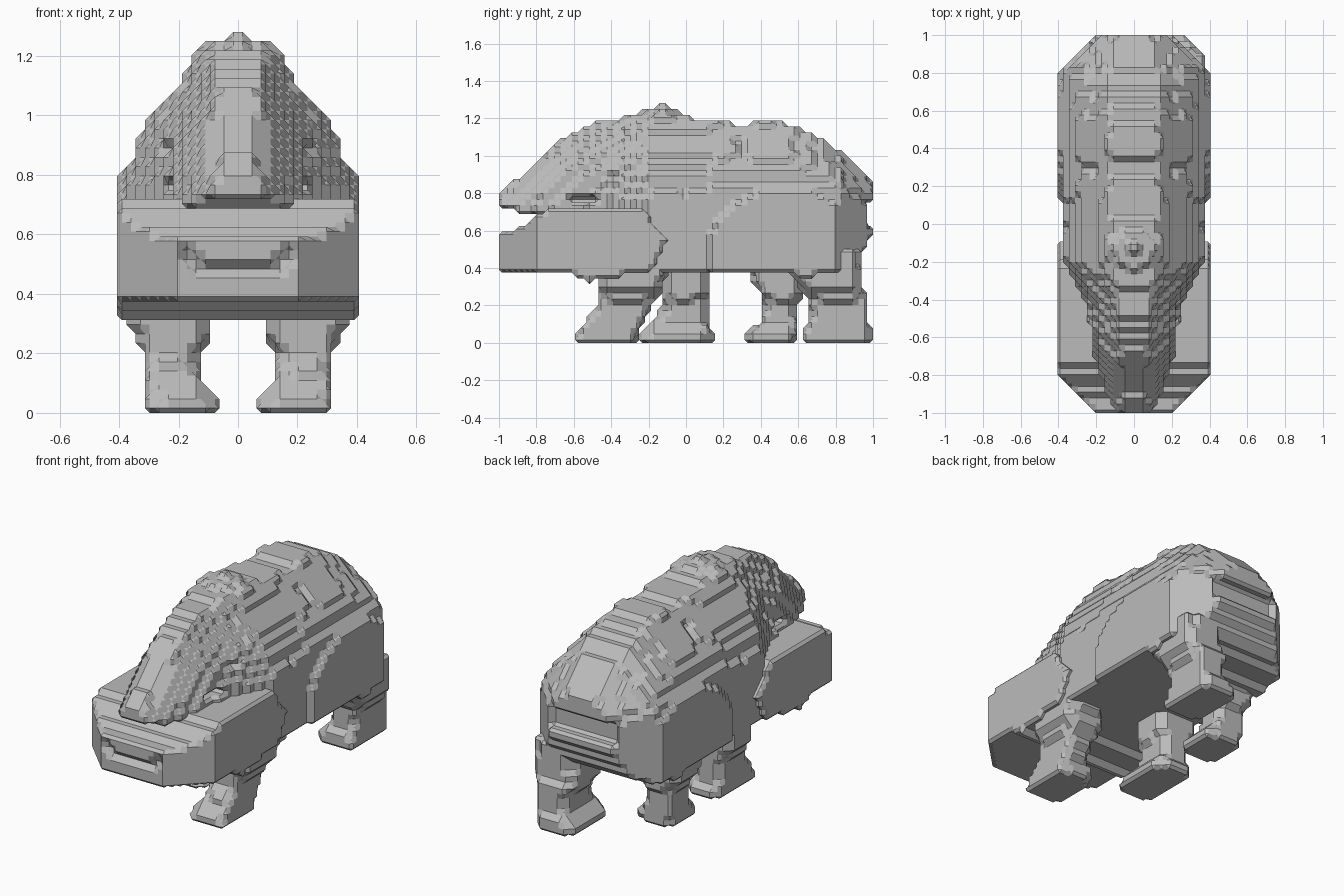
import bpy
import math
from mathutils import Vector

cube = bpy.data.objects.get("Cube")
if cube:
    bpy.data.objects.remove(cube, do_unlink=True)

STEP = 2 / 64

grey = bpy.data.materials.new("stone_grey")
grey.use_nodes = True
COLOUR = (0.5, 0.5, 0.5, 1)
grey.diffuse_color = COLOUR
grey.node_tree.nodes["Principled BSDF"].inputs["Base Color"].default_value = COLOUR


def lerp(table, v):
    """Piecewise linear lookup in a short list of pairs."""
    if v <= table[0][0]:
        return table[0][1]
    for (a, p), (b, q) in zip(table, table[1:]):
        if v <= b:
            return p + (q - p) * (v - a) / (b - a)
    return table[-1][1]


# Profiles along the body
TOP = [(-1, .8), (-.9, .88), (-.8, .96), (-.72, 1.05), (-.6, 1.13), (-.5, 1.17),
       (-.25, 1.22), (.1, 1.2), (.3, 1.16), (.38, 1.19), (.52, 1.18), (.65, 1.13),
       (.75, 1.08), (.85, 1), (1, .87)]
BOTTOM = [(-1, .39), (-.65, .39), (-.53, .32), (-.4, .35), (-.2, .39), (.45, .38),
          (.65, .35), (.85, .39), (.93, .45), (1, .58)]
WIDTH = [(-1, .19), (-.8, .41), (.8, .41), (1, .2)]
HEAD_WIDTH = [(-1, .1), (-.9, .15), (-.7, .21), (-.45, .25), (-.3, .32), (-.15, .4)]
SHOULDER = [(-.3, .7), (0, .66), (.2, .74), (.8, .76), (1, .7)]
SLOPE = [(0, 1), (.15, .98), (.32, .92), (.52, .82), (.67, .68), (.8, .52), (.93, .42),
         (1, .34)]
JAW_TOP = [(-1, .58), (-.92, .61), (-.82, .66), (-.7, .73), (-.25, .73), (-.1, .55)]


def under_roof(x, y, z, width):
    """Sloping cross-section of the back, narrowing to the ridge."""
    top = lerp(TOP, y)
    base = min(lerp(SHOULDER, y), top - .1)
    if z > top:
        return False
    return abs(x) < width * lerp(SLOPE, (z - base) / (top - base))


def torso(x, y, z):
    if y < -.35 or z < lerp(BOTTOM, y):
        return False
    if y > .93 and abs(x) < .21 and .63 < z < .75:      # slot at the rump
        return False
    if 1.2 < z < 1.27 and math.hypot(x, y + .13) < .15 - 2.6 * max(z - 1.22, 0):
        return True                                    # bump on the ridge
    width = lerp(WIDTH, y)
    if y < -.1:
        width = min(.38, lerp(HEAD_WIDTH, y))
    elif math.hypot((y - .53) / .42, (z - .45) / .37) > 1:   # haunches bulge out
        width = min(.38, width)
    return under_roof(x, y, z, width)


def head(x, y, z):
    if y > -.2 or z < (.72 if y < -.9 else .7):
        return False
    if abs(x) > .14 and -.64 < y < -.46 and .75 < z < .79:   # eye hollow
        return False
    if abs(x) > .21 and -.5 < y < -.36 and .86 < z < .9:     # cheek crease
        return False
    return under_roof(x, y, z, lerp(HEAD_WIDTH, y))


def jaw(x, y, z):
    if y > -.1 or not lerp(BOTTOM, y) < z < lerp(JAW_TOP, y):
        return False
    curl = max(abs(x) - .12, 0)
    if y < -.97 and abs(x) < .18 and .46 < z - curl < .5:    # mouth line
        return False
    if y > -.1 - abs(z - .55) * .5:                     # rounded shoulder
        return False
    return abs(x) < lerp(WIDTH, y)


# Legs: inner and outer side by height, shared by all four
INNER = [(.05, .07), (.12, .13), (.2, .14), (.25, .1), (.45, .1)]
OUTER = [(.06, .32), (.22, .32), (.3, .37), (.45, .38)]


def leg(side, front, back):
    def inside(x, y, z):
        if z > .5:
            return False
        x0, x1 = lerp(INNER, z), lerp(OUTER, z)
        y0, y1 = lerp(front, z), lerp(back, z)
        u = (x * side - (x0 + x1) / 2) / (x1 - x0) * 2
        v = (y - (y0 + y1) / 2) / (y1 - y0) * 2
        return abs(u) ** 4 + abs(v) ** 4 < 1.15
    return inside


def build(name, inside):
    """Fill a lattice, then join the centres of its outer faces into chamfered facets."""
    filled = set()
    for i in range(-15, 15):
        for j in range(-32, 32):
            for k in range(42):
                if inside((i + .5) * STEP, (j + .5) * STEP, (k + .5) * STEP):
                    filled.add((i, j, k))
    centres, corners = {}, {}
    for cell in filled:
        for axis in range(3):
            for sign in (-1, 1):
                other = list(cell)
                other[axis] += sign
                if tuple(other) in filled:
                    continue
                normal = Vector((0, 0, 0))
                normal[axis] = sign
                point = Vector(cell) + Vector((.5, .5, .5)) + normal / 2
                index = len(centres)
                centres[index] = point
                p, q = (axis + 1) % 3, (axis + 2) % 3
                for a in (-.5, .5):
                    for b in (-.5, .5):
                        c = point.copy()
                        c[p] += a
                        c[q] += b
                        key = tuple(round(n) for n in c)
                        corners.setdefault(key, []).append((index, normal))
    faces = []
    for group in corners.values():
        normal = sum((n for _, n in group), Vector((0, 0, 0)))
        if normal.length < .1:
            normal = group[0][1].copy()
        normal.normalize()
        middle = sum((centres[i] for i, _ in group), Vector((0, 0, 0))) / len(group)
        u = normal.orthogonal().normalized()
        v = normal.cross(u)

        def angle(item):
            d = centres[item[0]] - middle
            return math.atan2(d.dot(v), d.dot(u))
        faces.append([i for i, _ in sorted(group, key=angle)])
    mesh = bpy.data.meshes.new(name)
    mesh.from_pydata([p * STEP for p in centres.values()], [], faces)
    mesh.materials.append(grey)
    mesh.validate()
    obj = bpy.data.objects.new(name, mesh)
    bpy.context.collection.objects.link(obj)


build("torso", torso)
build("head", head)
build("jaw", jaw)
build("front_left_leg", leg(1, [(.02, -.6), (.2, -.47), (.45, -.46)],
                            [(.02, -.27), (.15, -.21), (.3, -.12), (.45, -.1)]))
build("front_right_leg", leg(-1, [(.02, -.25), (.2, -.12), (.45, -.12)],
                             [(.06, .14), (.12, .11), (.45, .12)]))
build("back_right_leg", leg(-1, [(.06, .32), (.1, .4), (.28, .4), (.32, .36), (.45, .35)],
                            [(.02, .58), (.2, .6), (.45, .66)]))
build("back_left_leg", leg(1, [(.05, .62), (.15, .67), (.25, .65), (.38, .55)],
                           [(.07, 1), (.1, .97), (.26, .97), (.3, .93), (.45, .92)]))
